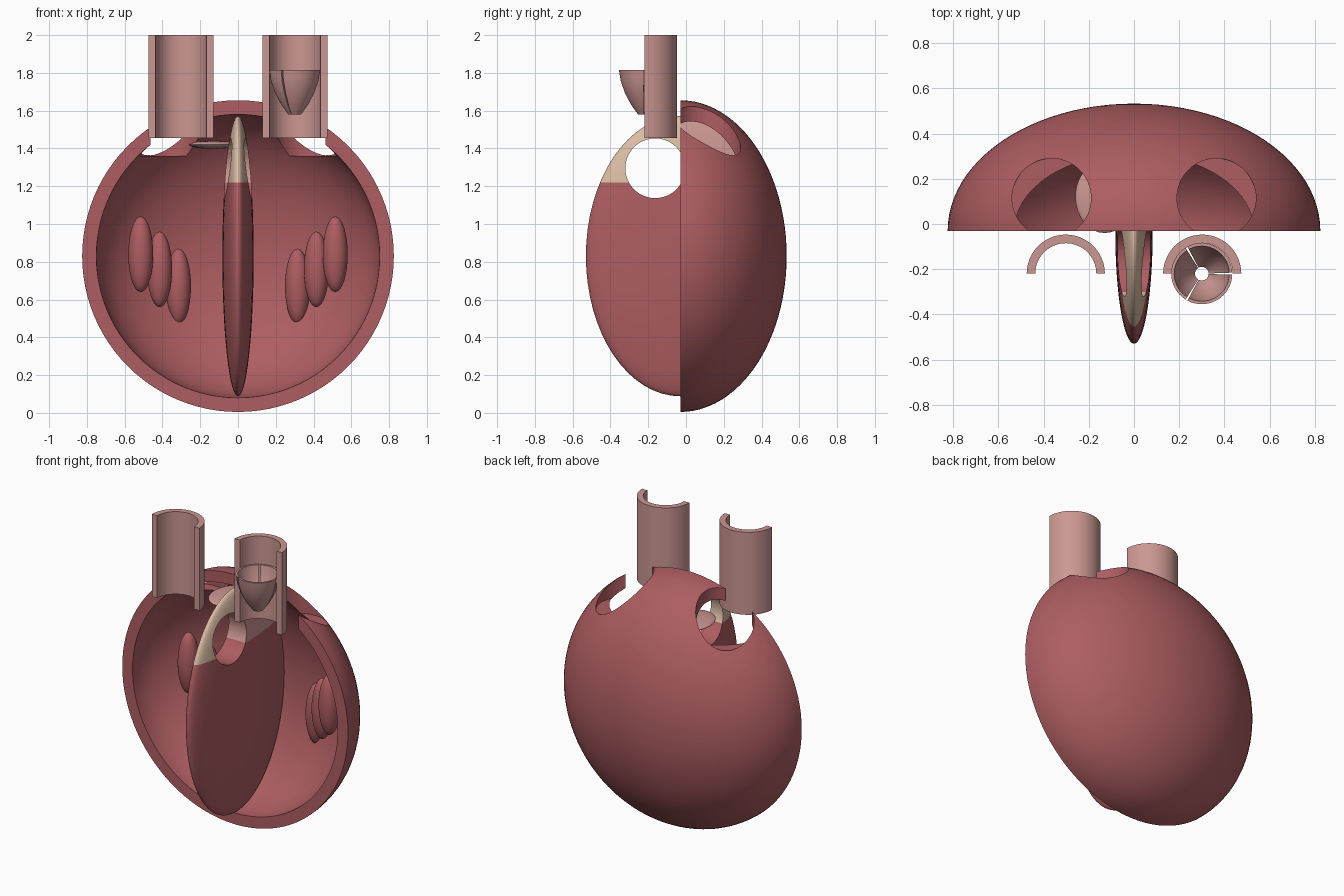
import bpy, bmesh, math
from mathutils import Matrix, Vector

if "Cube" in bpy.data.objects:
    bpy.data.objects.remove(bpy.data.objects["Cube"], do_unlink=True)


def material(name, rgb):
    m = bpy.data.materials.new(name)
    m.use_nodes = True
    m.diffuse_color = (*rgb, 1)
    m.node_tree.nodes["Principled BSDF"].inputs["Base Color"].default_value = (*rgb, 1)
    return m


RED = material("muscle red", (0.42, 0.11, 0.12))
PINK = material("vessel pink", (0.60, 0.31, 0.29))
BEIGE = material("membrane beige", (0.72, 0.51, 0.38))
CENTRE = Vector((0, -0.03, 0.83))


def finish(bm, name, *mats):
    mesh = bpy.data.meshes.new(name)
    bmesh.ops.recalc_face_normals(bm, faces=bm.faces)
    bm.to_mesh(mesh)
    bm.free()
    ob = bpy.data.objects.new(name, mesh)
    bpy.context.collection.objects.link(ob)
    for m in mats:
        mesh.materials.append(m)
    smooth(ob)
    return ob


def select(ob):
    bpy.ops.object.select_all(action="DESELECT")
    ob.select_set(True)
    bpy.context.view_layer.objects.active = ob


def smooth(ob):
    select(ob)
    bpy.ops.object.shade_smooth_by_angle(angle=math.radians(35))


def lathe(profile, start, sweep, steps):
    """Turn a closed (radius, height) outline about z, capping partial sweeps."""
    bm = bmesh.new()
    full = abs(sweep - 360) < 0.01
    rings = []
    for i in range(steps if full else steps + 1):
        a = math.radians(start + sweep * i / steps)
        rings.append([bm.verts.new((r * math.cos(a), r * math.sin(a), z)) for r, z in profile])
    n = len(profile)
    for i in range(steps):
        a, b = rings[i], rings[(i + 1) % len(rings)]
        for j in range(n):
            k = (j + 1) % n
            bm.faces.new((a[j], a[k], b[k], b[j]))
    if not full:
        bm.faces.new(rings[0])
        bm.faces.new(rings[-1])
    bmesh.ops.remove_doubles(bm, verts=bm.verts, dist=1e-5)
    return bm


def ellipsoid(name, loc, radii, mat, segs=32):
    bm = bmesh.new()
    bmesh.ops.create_uvsphere(bm, u_segments=segs, v_segments=segs // 2, radius=1)
    bm.transform(Matrix.Translation(loc) @ Matrix.Diagonal((*radii, 1)))
    return finish(bm, name, mat)


def cut_cylinder(ob, loc, radius, depth, axis="Z"):
    bm = bmesh.new()
    bmesh.ops.create_cone(bm, cap_ends=True, segments=64, radius1=radius, radius2=radius, depth=depth)
    turn = Matrix.Rotation(math.pi / 2, 4, "Y") if axis == "X" else Matrix()
    bm.transform(Matrix.Translation(loc) @ turn)
    cutter = finish(bm, "cutter", ob.data.materials[0])
    cutter.hide_render = True
    mod = ob.modifiers.new("hole", "BOOLEAN")
    mod.operation, mod.solver, mod.object = "DIFFERENCE", "EXACT", cutter
    select(ob)
    bpy.ops.object.modifier_apply(modifier=mod.name)
    bpy.data.objects.remove(cutter, do_unlink=True)


# Rear half of the hollow wall, open at the front
def quarter(r, h, n=24):
    return [(r * math.cos(i / n * math.pi / 2), h * math.sin(i / n * math.pi / 2)) for i in range(n)] + [(0, h)]


bm = lathe(quarter(0.825, 0.563) + quarter(0.75, 0.485)[::-1], 0, 360, 96)
bm.transform(Matrix.Translation(CENTRE) @ Matrix.Rotation(-math.pi / 2, 4, "X"))
wall = finish(bm, "outer_wall", RED)
for side in (-1, 1):
    cut_cylinder(wall, (side * 0.365, 0.115, 1.76), 0.175, 0.8)
smooth(wall)

# Central partition with a round opening and a pale upper part
septum = ellipsoid("septum", CENTRE, (0.083, 0.5, 0.742), RED, 64)
cut_cylinder(septum, (0, -0.163, 1.295), 0.158, 0.6, "X")
bm = bmesh.new()
bm.from_mesh(septum.data)
split_z, split_y = 1.22, CENTRE.y
for co, no in (((0, 0, split_z), (0, 0, 1)), ((0, split_y, 0), (0, 1, 0))):
    bmesh.ops.bisect_plane(bm, geom=bm.verts[:] + bm.edges[:] + bm.faces[:], plane_co=co, plane_no=no)
for f in bm.faces:
    c = f.calc_center_median()
    f.material_index = 0 if c.z < split_z else (2 if c.y > split_y else 1)
bm.to_mesh(septum.data)
bm.free()
septum.data.materials.append(BEIGE)
septum.data.materials.append(PINK)
smooth(septum)

# Flat flap beside the partition
ellipsoid("septum_flap", (-0.13, 0.12, 1.42), (0.13, 0.16, 0.022), PINK)

# Muscle bulges on the inner wall
for side, label in ((-1, "right"), (1, "left")):
    for i, (x, y, z) in enumerate(((0.515, 0.22, 0.84), (0.415, 0.29, 0.76), (0.315, 0.37, 0.67))):
        ellipsoid(f"{label}_muscle_{i + 1}", (side * x, y, z), (0.066, 0.066, 0.2), RED)

# Half-pipe vessels, open at the front
for side, label in ((-1, "right"), (1, "left")):
    bm = lathe([(0.173, 1.455), (0.173, 2.0), (0.135, 2.0), (0.135, 1.455)], 0, 180, 32)
    bm.transform(Matrix.Translation((side * 0.302, -0.22, 0)))
    finish(bm, f"{label}_vessel", PINK)

# Three valve leaflets forming a tapered cup
outer = [(0.135, 1.815), (0.125, 1.755), (0.102, 1.69), (0.07, 1.63), (0.034, 1.58)]
inner = [(r - 0.013, z) for r, z in outer[:-1]] + [(0.03, 1.59)]
for i in range(3):
    bm = lathe(outer + inner[::-1], i * 120 + 2, 116, 16)
    bm.transform(Matrix.Translation((0.3, -0.22, 0)))
    finish(bm, f"valve_leaflet_{i + 1}", PINK)
